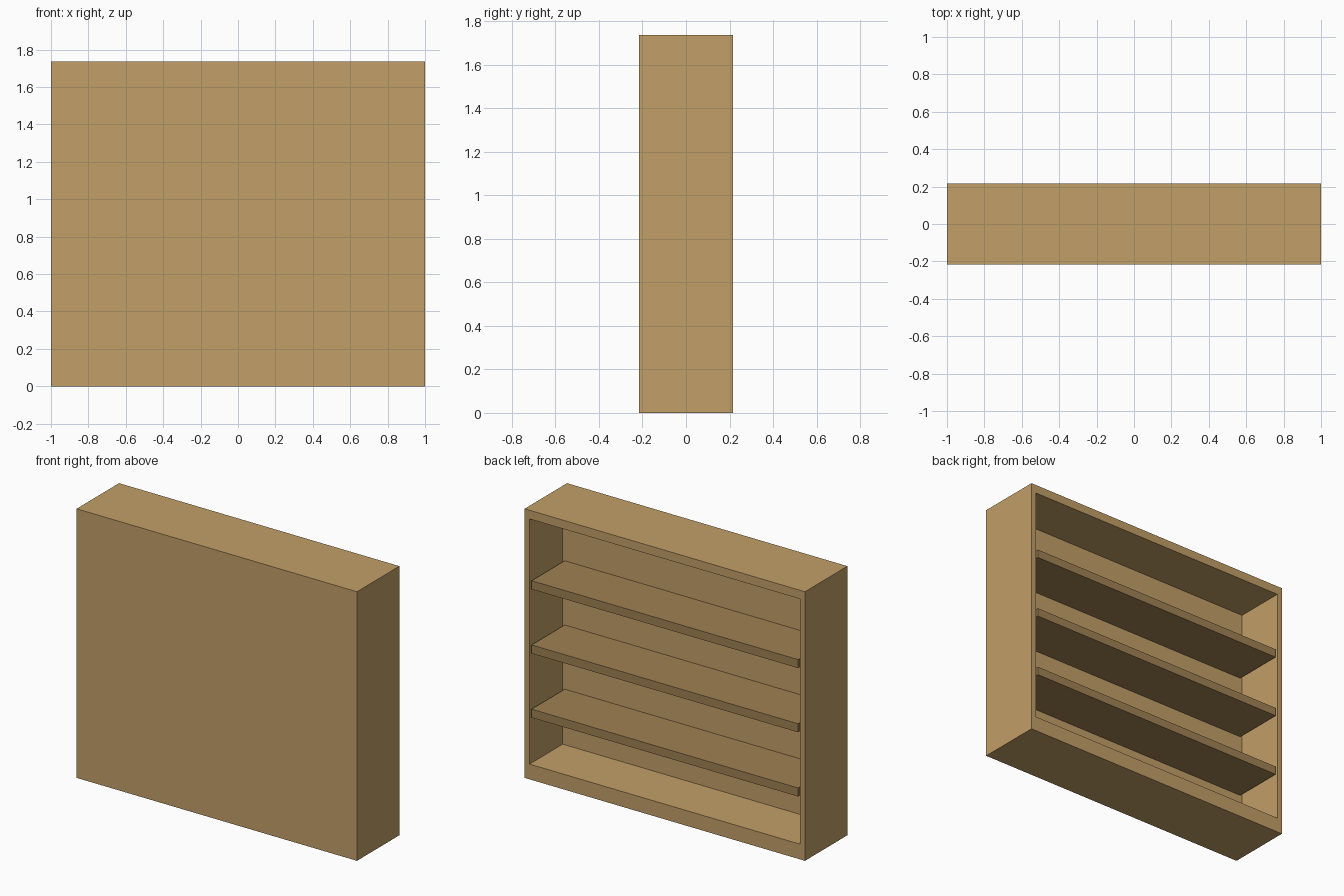
import bpy, bmesh
from mathutils import Matrix, Vector

if "Cube" in bpy.data.objects:
    bpy.data.objects.remove(bpy.data.objects["Cube"])

W, D, H = 1.0, 0.216, 1.735          # half width, half depth, height
SIDE, TOP, BOTTOM, PANEL = 0.05, 0.056, 0.098, 0.095


def material(name, rgb):
    m = bpy.data.materials.new(name)
    m.diffuse_color = (*rgb, 1.0)
    m.use_nodes = True
    m.node_tree.nodes["Principled BSDF"].inputs["Base Color"].default_value = m.diffuse_color
    return m


def box_bmesh(lo, hi):
    lo, hi = Vector(lo), Vector(hi)
    bm = bmesh.new()
    size = hi - lo
    bmesh.ops.create_cube(bm, size=1.0, matrix=Matrix.Translation((lo + hi) / 2) @ Matrix.Diagonal((*size, 1.0)))
    return bm


def finish(bm, name, mat):
    bmesh.ops.recalc_face_normals(bm, faces=bm.faces[:])
    mesh = bpy.data.meshes.new(name)
    bm.to_mesh(mesh)
    bm.free()
    mesh.materials.append(mat)
    obj = bpy.data.objects.new(name, mesh)
    bpy.context.collection.objects.link(obj)
    return obj


wood = material("wood", (0.54, 0.347, 0.138))
dark_wood = material("shelf_wood", (0.35, 0.22, 0.088))

# Cabinet shell: solid block with one deep recess opening towards +y
bm = box_bmesh((-W, -D, 0), (W, D, H))
open_face = max(bm.faces, key=lambda f: f.calc_center_median().y)
bmesh.ops.inset_region(bm, faces=[open_face], thickness=SIDE)
for v in open_face.verts:
    v.co.z = BOTTOM if v.co.z < H / 2 else H - TOP
floor_face = bmesh.ops.extrude_discrete_faces(bm, faces=[open_face])["faces"][0]
for v in floor_face.verts:
    v.co.y = -D + PANEL
finish(bm, "cabinet_shell", wood)

# Three evenly spaced shelves, flush with the open side
for i in range(3):
    z = 0.429 + i * 0.414
    bm = box_bmesh((-W + SIDE, -D + PANEL, z - 0.0275), (W - SIDE, D, z + 0.0275))
    finish(bm, f"shelf_{i + 1}", dark_wood)
